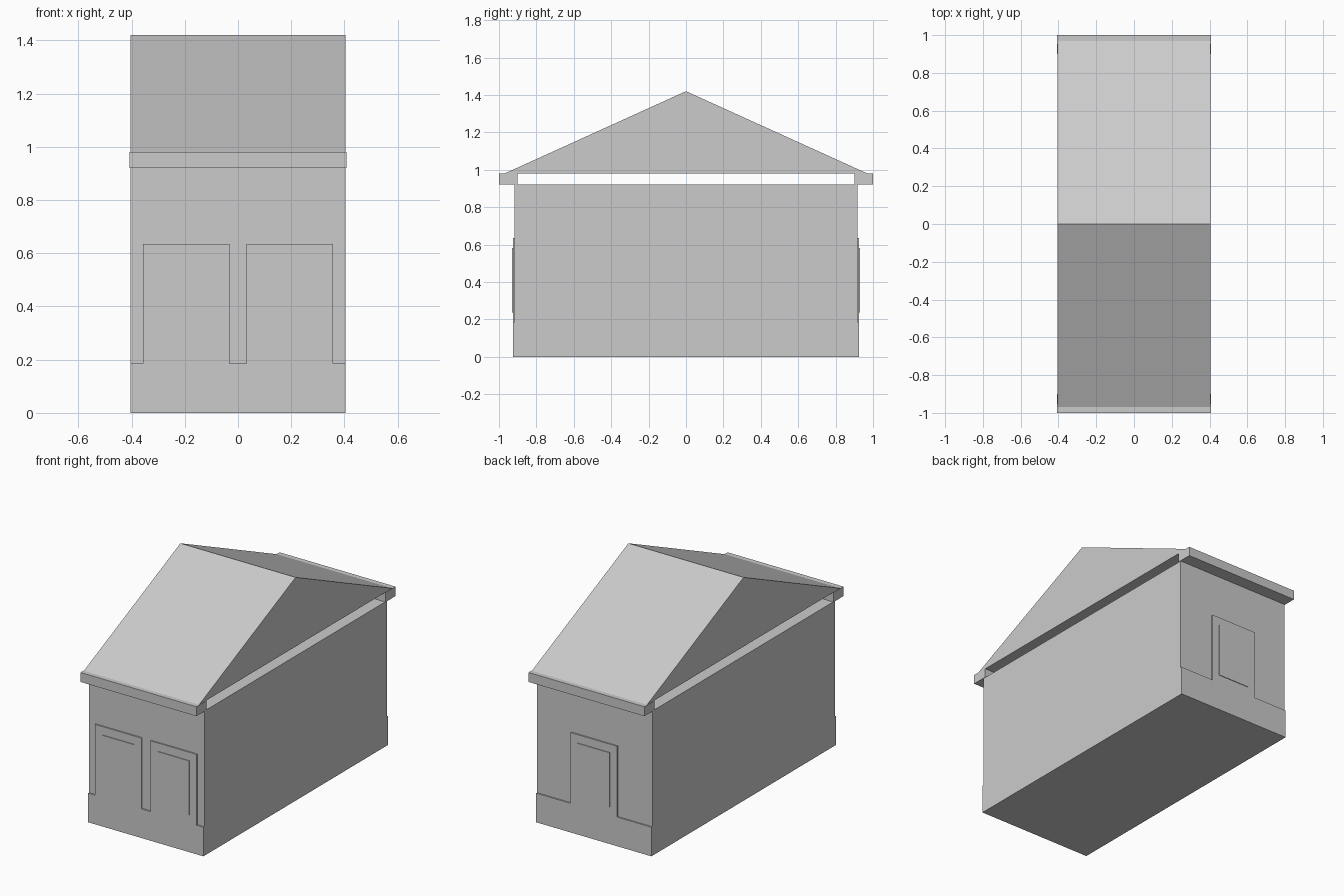
import bpy
import bmesh

cube = bpy.data.objects.get("Cube")
if cube:
    bpy.data.objects.remove(cube, do_unlink=True)

# Single plaster colour for the whole building
GREY = (0.6, 0.6, 0.6, 1.0)
plaster = bpy.data.materials.new("light grey plaster")
plaster.use_nodes = True
plaster.diffuse_color = GREY
plaster.node_tree.nodes["Principled BSDF"].inputs["Base Color"].default_value = GREY


def extrude_profile(name, profile, x0, x1):
    """Sweep a closed (y, z) outline along x."""
    bm = bmesh.new()
    face = bm.faces.new([bm.verts.new((x0, y, z)) for y, z in profile])
    result = bmesh.ops.extrude_face_region(bm, geom=[face])
    verts = [v for v in result["geom"] if isinstance(v, bmesh.types.BMVert)]
    bmesh.ops.translate(bm, verts=verts, vec=(x1 - x0, 0, 0))
    bmesh.ops.recalc_face_normals(bm, faces=bm.faces)
    mesh = bpy.data.meshes.new(name)
    bm.to_mesh(mesh)
    bm.free()
    mesh.materials.append(plaster)
    obj = bpy.data.objects.new(name, mesh)
    bpy.context.collection.objects.link(obj)
    return obj


def box(name, x0, x1, y0, y1, z0, z1):
    return extrude_profile(name, [(y0, z0), (y1, z0), (y1, z1), (y0, z1)], x0, x1)


HALF = 0.405      # half width of the building
WALL = 0.917      # end wall distance
BASE = 0.926      # plinth and window surround distance
PANE = 0.930      # window panel distance
SILL = 0.185
EAVE_Z, ROOF_Z, RIDGE_Z = 0.92, 0.98, 1.42

# Main body and gabled roof
box("walls", -HALF, HALF, -WALL, WALL, 0, EAVE_Z)
extrude_profile("roof", [(-0.97, ROOF_Z), (0.97, ROOF_Z), (0, RIDGE_Z)], -HALF, HALF)


def window(side, s, cx):
    """Raised surround standing on the plinth, with a raised panel."""
    box(side + "_window_surround", cx - 0.163, cx + 0.163, s * (WALL - 0.01), s * BASE, SILL, 0.635)
    box(side + "_window_panel", cx - 0.113, cx + 0.113, s * (WALL - 0.01), s * PANE, 0.237, 0.582)


# Plinth, eave beam and windows on each end
for side, s, centres in (("front", -1, (-0.195, 0.195)), ("back", 1, (0,))):
    box(side + "_plinth", -HALF, HALF, s * (WALL - 0.01), s * BASE, 0, SILL)
    box(side + "_eave_beam", -HALF - 0.003, HALF + 0.003, s * 0.9, s, EAVE_Z, ROOF_Z)
    for cx in centres:
        window(side, s, cx)
